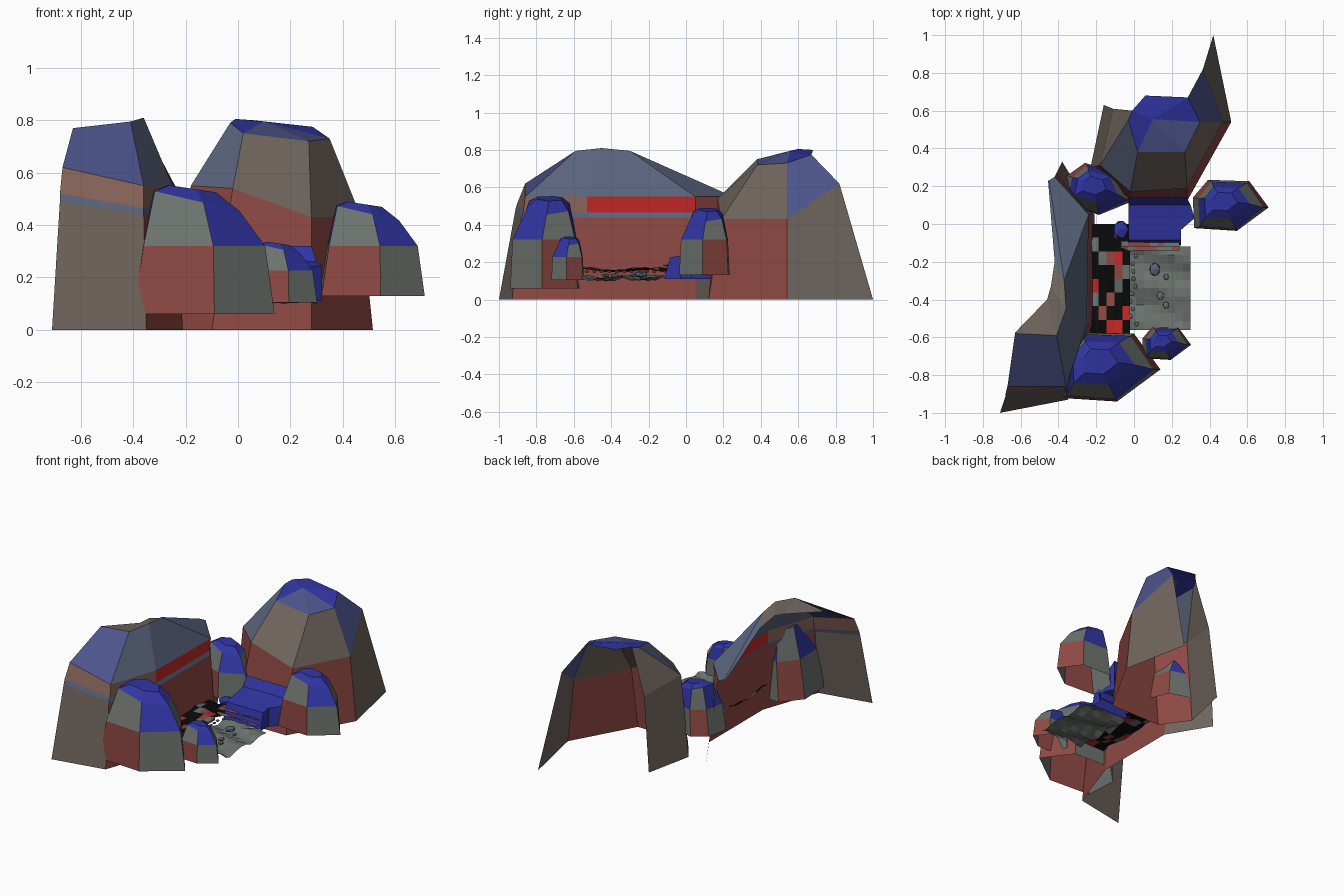
import bpy, bmesh, math, random
from mathutils import Matrix

if "Cube" in bpy.data.objects:
    bpy.data.objects.remove(bpy.data.objects["Cube"])

random.seed(4)


def material(name, rgb):
    m = bpy.data.materials.new(name)
    m.diffuse_color = (*rgb, 1)
    m.use_nodes = True
    m.node_tree.nodes["Principled BSDF"].inputs["Base Color"].default_value = m.diffuse_color
    return m


RED = material("red_stone", (0.27, 0.065, 0.055))
BRIGHT = material("bright_red", (0.55, 0.02, 0.02))
BLUE = material("blue_top", (0.03, 0.035, 0.36))
BROWN = material("brown_stone", (0.16, 0.13, 0.11))
GREY = material("grey_stone", (0.15, 0.17, 0.155))
SLATE = material("slate", (0.10, 0.125, 0.20))
INDIGO = material("indigo", (0.075, 0.09, 0.26))
RUST = material("rust", (0.25, 0.13, 0.10))
DARK = material("dark_bank", (0.003, 0.003, 0.003))


def finish(name, bm, mats):
    me = bpy.data.meshes.new(name)
    bm.to_mesh(me)
    bm.free()
    for m in mats:
        me.materials.append(m)
    ob = bpy.data.objects.new(name, me)
    bpy.context.collection.objects.link(ob)
    return ob


def skin(bm, columns, closed, colour):
    """Join neighbouring vertical columns of points with faces."""
    cols = [[bm.verts.new(p) for p in c] for c in columns]
    n = len(cols)
    for i in range(n if closed else n - 1):
        a, b = cols[i], cols[(i + 1) % n]
        for j in range(len(a) - 1):
            f = bm.faces.new((a[j], b[j], b[j + 1], a[j + 1]))
            f.material_index = colour(i, j)
    return cols


# Long cliff on the left, open at the back: wall, thin ledge, band, slope, crest
BANDS = [[0, 2, 4, 5, 0], [1, 2, 4, 2, 0], [1, 2, 3, 2, 0], [0, 2, 1, 2, 2]]
bm = bmesh.new()
skin(bm, [
    [(-.71, -1, 0), (-.68, -.91, .49), (-.68, -.90, .52), (-.67, -.86, .62), (-.63, -.58, .77), (-.63, -.575, .765)],
    [(-.35, -.93, 0), (-.36, -.88, .44), (-.36, -.87, .465), (-.36, -.86, .55), (-.41, -.59, .795), (-.46, -.40, .77)],
    [(-.21, -.53, 0), (-.24, -.53, .44), (-.25, -.53, .465), (-.25, -.53, .55), (-.36, -.45, .81), (-.44, -.33, .78)],
    [(-.21, .05, 0), (-.24, .05, .44), (-.25, .05, .465), (-.24, .05, .55), (-.37, -.30, .795), (-.42, -.20, .74)],
    [(-.38, .33, 0), (-.41, .27, .44), (-.41, .27, .465), (-.42, .25, .55), (-.45, .23, .56), (-.455, .23, .55)],
], False, lambda i, j: BANDS[i][j])
finish("left_cliff", bm, [BROWN, RED, SLATE, BRIGHT, RUST, INDIGO])

# Tall dome rock at the back, open at the rear
bm = bmesh.new()
cols = skin(bm, [
    [(-.16, .63, 0), (-.11, .61, .50), (-.01, .60, .805)],
    [(-.23, .30, 0), (-.18, .31, .55), (-.03, .55, .79)],
    [(-.10, .12, 0), (-.02, .17, .54), (.02, .38, .75)],
    [(.28, .12, 0), (.28, .19, .43), (.27, .38, .72)],
    [(.515, .54, 0), (.47, .54, .43), (.35, .54, .73)],
    [(.42, 1, 0), (.365, .82, .62), (.285, .67, .775)],
], False, lambda i, j: (1 if i in (1, 2, 3) else 0) if j == 0 else [0, 3, 0, 0, 4][i])
rim = [c[-1] for c in cols] + [bm.verts.new((.06, .68, .80))]
peak = bm.verts.new((.10, .555, .795))
for a, b in zip(rim, rim[1:] + rim[:1]):
    f = bm.faces.new((a, b, peak))
    f.material_index = 4 if a in (rim[2], rim[3]) else 2
finish("back_rock", bm, [BROWN, RED, BLUE, SLATE, INDIGO])

# Boulders: one six-sided shape repeated at different sizes
HEX = [(-.28, -.16), (.03, -.18), (.26, -.01), (.12, .18), (-.18, .19), (-.29, .06)]


def boulder(name, place, size, turn=0):
    bm = bmesh.new()
    columns = []
    for x, y in HEX:
        columns.append([(x, y, 0),
                        (x * .86, y * .93, .26),
                        (x * .60 - .03, y * .62 + .02, .43 - .14 * x),
                        (x * .33 - .05, y * .36 + .03, .478 - .05 * x)])
    cols = skin(bm, columns, True,
                lambda i, j: [(1 if i % 2 == 0 else 0), (0 if i % 2 == 0 else 2), 2][j])
    bm.faces.new([c[-1] for c in cols]).material_index = 2
    bm.transform(Matrix.Translation(place) @ Matrix.Rotation(turn, 4, 'Z') @ Matrix.Scale(size, 4))
    finish(name, bm, [GREY, RED, BLUE])


boulder("front_left_boulder", (-.12, -.76, .06), 1)
boulder("right_boulder", (.523, .095, .13), .73)
boulder("front_small_boulder", (.18, -.635, .105), .47)
boulder("back_left_boulder", (-.175, .17, .155), .67, -.25)

# Waterfall: nearly flat shelf with a skirt dropping at the front and the right
bm = bmesh.new()
profile = [(.14, .32), (.10, .26), (.03, .245), (-.03, .235), (-.085, .225), (-.115, .12)]
right = [.28, .30, .32, .25, .25, .25]
edge = [(x, y, z) for (y, z), x in zip(profile, right)]
skirt = [(x, y, .11) for x, y, z in edge]
skin(bm, [[(x0, y, z) for y, z in profile] for x0 in (-.03, .11)] + [edge, skirt],
     False, lambda i, j: 0)
finish("waterfall", bm, [BLUE])


def sheet(name, x0, x1, y0, y1, z, nx, ny, wave, mats):
    """Rippled, slightly irregular sheet of quads."""
    bm = bmesh.new()
    skin(bm, [[(x0 + (x1 - x0) * i / nx, y0 + (y1 - y0) * j / ny,
                z + wave * (math.sin(j * 1.3 + i * .4) + random.uniform(-.6, .6)))
               for j in range(ny + 1)] for i in range(nx + 1)],
         False, lambda i, j: random.randrange(len(mats)))
    finish(name, bm, mats)


# Rippled pool and dark bank beside it
sheet("pool", -.03, .30, -.56, -.12, .115, 8, 10, .012, [GREY])
sheet("bank", -.23, -.02, -.58, 0, .16, 5, 8, .010, [DARK, DARK, DARK, DARK, BRIGHT, RED, GREY])

# Little ledges at the foot of the waterfall
for k in range(2):
    sheet(f"ledge_{k}", -.07, .24, -.14 + k * .02, -.11 + k * .02, .15 + k * .03,
          8, 1, .006, [RED, GREY])

# Pebbles along the bank and in the pool
spots = [(-.07, -.03, .2, .045)]
spots += [(random.uniform(-.03, .02), -.53 + .04 * k, .15, .012) for k in range(10)]
spots += [(.11, -.24, .135, .032), (.17, -.28, .13, .015), (.14, -.38, .13, .02), (.17, -.43, .13, .018)]
for k, (x, y, z, r) in enumerate(spots):
    bm = bmesh.new()
    bmesh.ops.create_icosphere(bm, subdivisions=1, radius=r)
    bm.transform(Matrix.Translation((x, y, z)) @ Matrix.Diagonal((1, 1.2, .6, 1)))
    finish(f"pebble_{k}", bm, [BLUE if r > .04 else SLATE if r > .03 else GREY])
